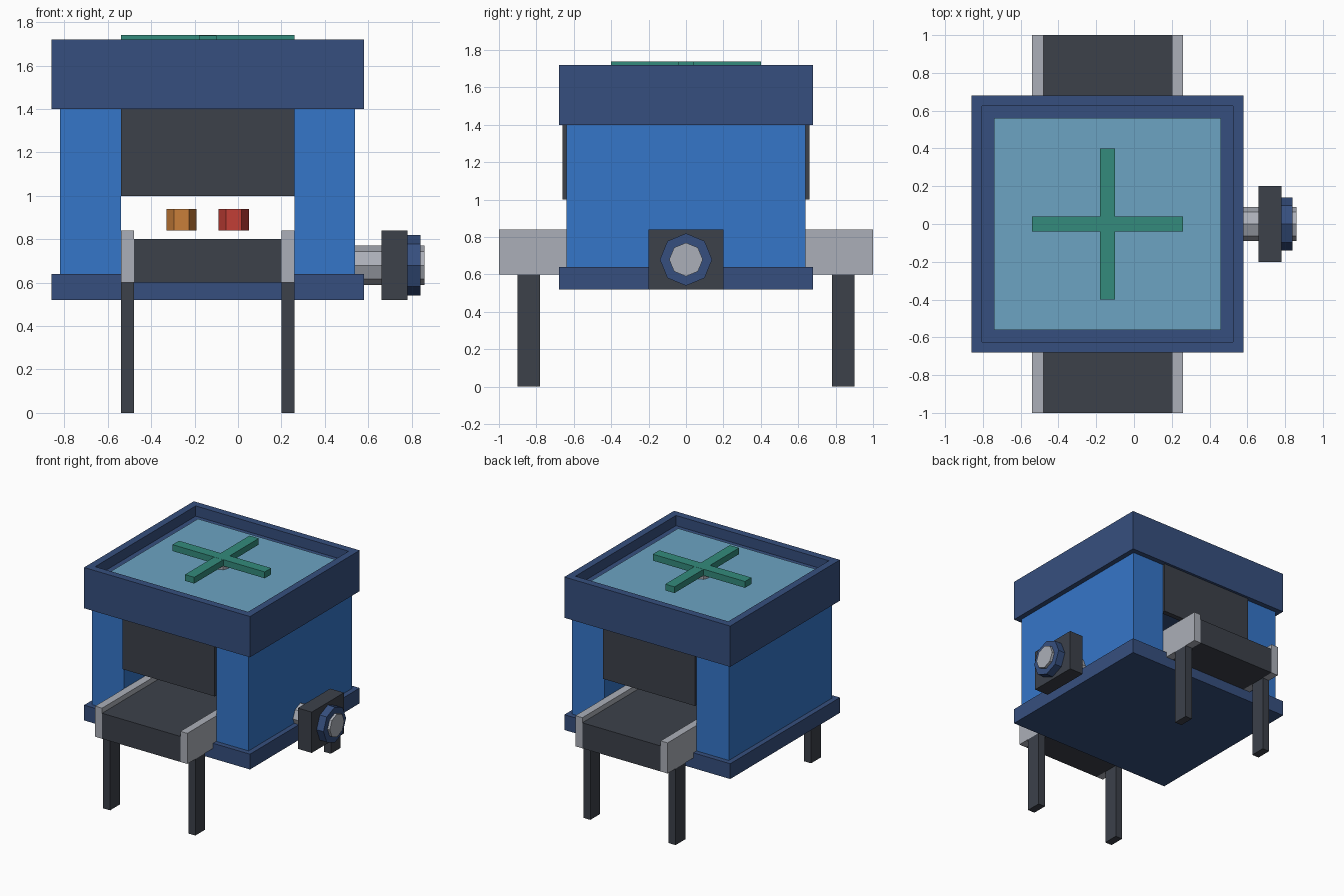
import bpy
import bmesh
from math import pi
from mathutils import Matrix

default = bpy.data.objects.get("Cube")
if default:
    bpy.data.objects.remove(default, do_unlink=True)


def material(name, hex_code):
    """Flat colour material from an sRGB hex code."""
    srgb = [int(hex_code[i:i + 2], 16) / 255 for i in (0, 2, 4)]
    lin = [c / 12.92 if c <= 0.04045 else ((c + 0.055) / 1.055) ** 2.4 for c in srgb]
    mat = bpy.data.materials.new(name)
    mat.use_nodes = True
    mat.diffuse_color = (*lin, 1)
    mat.node_tree.nodes["Principled BSDF"].inputs["Base Color"].default_value = (*lin, 1)
    return mat


navy = material("navy", "364F7E")
blue = material("bright blue", "3576C9")
charcoal = material("charcoal", "3C414A")
grey = material("light grey", "ABAFB8")
glass = material("pale blue", "6CA3C2")
teal = material("teal", "338B7C")
orange = material("orange", "C97E3A")
red = material("red", "C23E36")


def finish(name, bm, mat):
    mesh = bpy.data.meshes.new(name)
    bmesh.ops.recalc_face_normals(bm, faces=bm.faces)
    bm.to_mesh(mesh)
    bm.free()
    mesh.materials.append(mat)
    obj = bpy.data.objects.new(name, mesh)
    bpy.context.collection.objects.link(obj)
    return obj


def box(name, mat, xs, ys, zs):
    """Box between the given limits on each axis."""
    bm = bmesh.new()
    bmesh.ops.create_cube(bm, size=1)
    for v in bm.verts:
        v.co = [lim[0] if c < 0 else lim[1] for c, lim in zip(v.co, (xs, ys, zs))]
    return finish(name, bm, mat)


def prism(name, mat, sides, radius, start, length, axis="Z"):
    """Regular prism that begins at start and runs along an axis."""
    bm = bmesh.new()
    bmesh.ops.create_cone(bm, cap_ends=True, segments=sides, radius1=radius,
                          radius2=radius, depth=length)
    # Place a corner on the x axis whatever the primitive's start angle
    first = max(bm.verts, key=lambda v: v.co.x)
    turn = Matrix.Rotation(-first.co.to_2d().angle_signed((1, 0)) if first.co.y else 0, 4, "Z")
    if abs((turn @ first.co).y) > 0.001:
        turn.invert()
    place = Matrix.Translation((0, 0, length / 2)) @ turn
    if axis == "X":
        place = Matrix.Rotation(pi / 2, 4, "Y") @ place
    bm.transform(Matrix.Translation(start) @ place)
    return finish(name, bm, mat)


CX = -0.14          # centre line of the machine
LEFT, RIGHT = CX + 0.72, CX - 0.72

# Base and the two body halves either side of the tunnel
box("base", navy, (RIGHT, LEFT), (-0.68, 0.68), (0.52, 0.64))
box("body_left", blue, (CX + 0.4, CX + 0.68), (-0.64, 0.64), (0.64, 1.4))
box("body_right", blue, (CX - 0.68, CX - 0.4), (-0.64, 0.64), (0.64, 1.4))

# Conveyor belt through the tunnel
box("belt", charcoal, (CX - 0.34, CX + 0.34), (-1, 1), (0.6, 0.8))

# Mirrored rails, legs and tunnel curtains
for sx, side in ((1, "left"), (-1, "right")):
    span = sorted((CX + sx * 0.34, CX + sx * 0.4))
    box(f"rail_{side}", grey, span, (-1, 1), (0.6, 0.84))
    for sy, end in ((-1, "front"), (1, "back")):
        box(f"leg_{end}_{side}", charcoal, span, sorted((sy * 0.78, sy * 0.9)), (0, 0.6))
for sy, end in ((-1, "front"), (1, "back")):
    box(f"curtain_{end}", charcoal, (CX - 0.4, CX + 0.4),
        sorted((sy * 0.62, sy * 0.66)), (1.0, 1.4))

# Roof with a recessed top
roof = box("roof", navy, (RIGHT, LEFT), (-0.68, 0.68), (1.4, 1.72))
bm = bmesh.new()
bm.from_mesh(roof.data)
top = max(bm.faces, key=lambda f: f.calc_center_median().z)
bmesh.ops.inset_region(bm, faces=[top], thickness=0.08)
floor = bmesh.ops.extrude_discrete_faces(bm, faces=[top])["faces"][0]
bmesh.ops.translate(bm, verts=floor.verts, vec=(0, 0, -0.08))
bm.to_mesh(roof.data)
bm.free()
box("roof_panel", glass, (CX - 0.6, CX + 0.6), (-0.56, 0.56), (1.64, 1.66))

# Fan on the roof
prism("fan_hub", grey, 8, 0.056, (CX, 0, 1.66), 0.05)
box("fan_blade_wide", teal, (CX - 0.4, CX + 0.4), (-0.04, 0.04), (1.69, 1.74))
box("fan_blade_deep", teal, (CX - 0.04, CX + 0.04), (-0.4, 0.4), (1.69, 1.739))

# Drive shaft, motor block and collar on the left side
prism("drive_shaft", grey, 8, 0.09, (0.54, 0, 0.68), 0.32, "X")
box("motor_block", charcoal, (0.66, 0.78), (-0.2, 0.2), (0.52, 0.84))
prism("drive_collar", navy, 8, 0.14, (0.78, 0, 0.68), 0.06, "X")

# Items inside the tunnel
prism("item_orange", orange, 6, 0.07, (CX - 0.12, 0, 0.84), 0.1)
prism("item_red", red, 6, 0.07, (CX + 0.12, 0, 0.84), 0.1)
